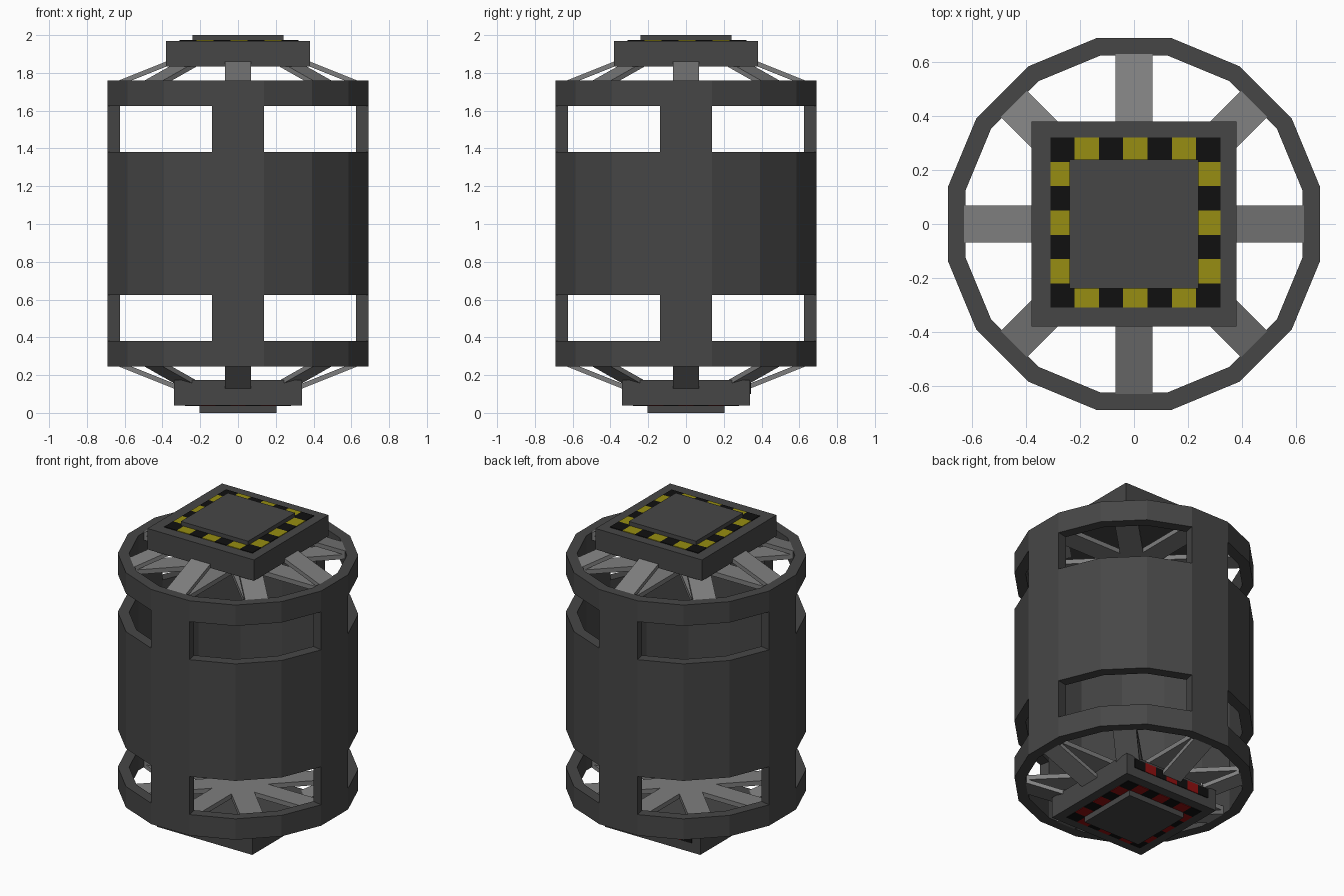
import bpy, bmesh, math
from mathutils import Matrix, Vector

if "Cube" in bpy.data.objects:
    bpy.data.objects.remove(bpy.data.objects["Cube"])


def material(name, rgb):
    m = bpy.data.materials.new(name)
    m.diffuse_color = (*rgb, 1)
    m.use_nodes = True
    m.node_tree.nodes["Principled BSDF"].inputs["Base Color"].default_value = m.diffuse_color
    return m


DARK = material("dark_grey", (0.062, 0.062, 0.062))
STEEL = material("light_grey", (0.21, 0.21, 0.21))
BLACK = material("black", (0.005, 0.005, 0.005))
YELLOW = material("yellow", (0.31, 0.27, 0.006))
RED = material("red", (0.28, 0.005, 0.005))


def finish(name, bm, *mats):
    bmesh.ops.remove_doubles(bm, verts=bm.verts, dist=1e-5)
    bmesh.ops.recalc_face_normals(bm, faces=bm.faces)
    me = bpy.data.meshes.new(name)
    bm.to_mesh(me)
    bm.free()
    for m in mats:
        me.materials.append(m)
    ob = bpy.data.objects.new(name, me)
    bpy.context.collection.objects.link(ob)
    return ob


def add_box(bm, x0, x1, y0, y1, z0, z1, mat=0):
    mtx = Matrix.Translation(((x0 + x1) / 2, (y0 + y1) / 2, (z0 + z1) / 2)) @ \
        Matrix.Diagonal((x1 - x0, y1 - y0, z1 - z0, 1))
    r = bmesh.ops.create_cube(bm, size=1, matrix=mtx)
    for f in {f for v in r["verts"] for f in v.link_faces}:
        f.material_index = mat


def box(name, h, z0, z1, mat):
    bm = bmesh.new()
    add_box(bm, -h, h, -h, h, z0, z1)
    finish(name, bm, mat)


# Hollow sixteen-sided shell with two rows of four windows
Z = [0.245, 0.38, 0.625, 1.38, 1.625, 1.76]
N = 16


def solid(i, j):
    return 0 <= j < 5 and (j % 2 == 0 or i % 4 == 0)


def pt(i, z, r):
    a = (i - 0.5) * 2 * math.pi / N
    return Vector((r * math.cos(a), r * math.sin(a), z))


bm = bmesh.new()
RO, RI = 0.7035, 0.637


def quad(*ps):
    bm.faces.new([bm.verts.new(p) for p in ps])


for i in range(N):
    for j in range(5):
        if not solid(i, j):
            continue
        z0, z1 = Z[j], Z[j + 1]
        for r in (RO, RI):
            quad(pt(i, z0, r), pt(i + 1, z0, r), pt(i + 1, z1, r), pt(i, z1, r))
        for dj, z in ((-1, z0), (1, z1)):
            if not solid(i, j + dj):
                quad(pt(i, z, RO), pt(i + 1, z, RO), pt(i + 1, z, RI), pt(i, z, RI))
        for di, k in ((-1, i), (1, i + 1)):
            if not solid((i + di) % N, j):
                quad(pt(k, z0, RO), pt(k, z1, RO), pt(k, z1, RI), pt(k, z0, RI))
finish("shell", bm, DARK)

# Sloped and level spokes at both ends
W = 0.0685
PROFILE = [(0.3, 1.892), (0.64, 1.756), (0.64, 1.729), (0.3, 1.865)]


def spokes(name, flip):
    fz = (lambda z: 2.005 - z) if flip else (lambda z: z)
    bm = bmesh.new()
    for k in range(8):
        rot = Matrix.Rotation(k * math.pi / 4, 3, 'Z')
        a = [bm.verts.new(rot @ Vector((r, -W, fz(z)))) for r, z in PROFILE]
        b = [bm.verts.new(rot @ Vector((r, W, fz(z)))) for r, z in PROFILE]
        bm.faces.new(a)
        bm.faces.new(b)
        for n in range(4):
            m = (n + 1) % 4
            bm.faces.new((a[n], a[m], b[m], b[n]))
    finish(name + "_sloped_spokes", bm, STEEL)
    bm = bmesh.new()
    for k in range(4):
        mtx = Matrix.Rotation(k * math.pi / 4, 4, 'Z') @ \
            Matrix.Translation((0, 0, fz(1.725))) @ Matrix.Diagonal((1.26, 2 * W, 0.03, 1))
        bmesh.ops.create_cube(bm, size=1, matrix=mtx)
    finish(name + "_level_spokes", bm, STEEL)


spokes("top", False)
spokes("bottom", True)

# End blocks and their raised plates
box("top_block", 0.38, 1.835, 1.97, DARK)
box("top_plate", 0.24, 1.97, 2.0, DARK)
box("bottom_block", 0.34, 0.04, 0.175, DARK)
box("bottom_plate", 0.205, 0.0, 0.04, DARK)


# Hazard borders: seven cells to a side, black corners
def border(name, start, cell, z0, z1, colour):
    bm = bmesh.new()
    for i in range(7):
        for j in range(7):
            if i in (0, 6) or j in (0, 6):
                x, y = start + i * cell, start + j * cell
                add_box(bm, x, x + cell, y, y + cell, z0, z1, (i + j) % 2)
    finish(name, bm, BLACK, colour)


border("top_hazard_border", -0.31, 0.09, 1.969, 1.974, YELLOW)
border("bottom_hazard_border", -0.28, 0.08, 0.036, 0.041, RED)

# Hazard strip on the back of the bottom block
bm = bmesh.new()
for i in range(7):
    x = -0.28 + i * 0.08
    add_box(bm, x, x + 0.08, 0.339, 0.344, 0.10, 0.16, i % 2)
finish("back_hazard_strip", bm, BLACK, RED)
